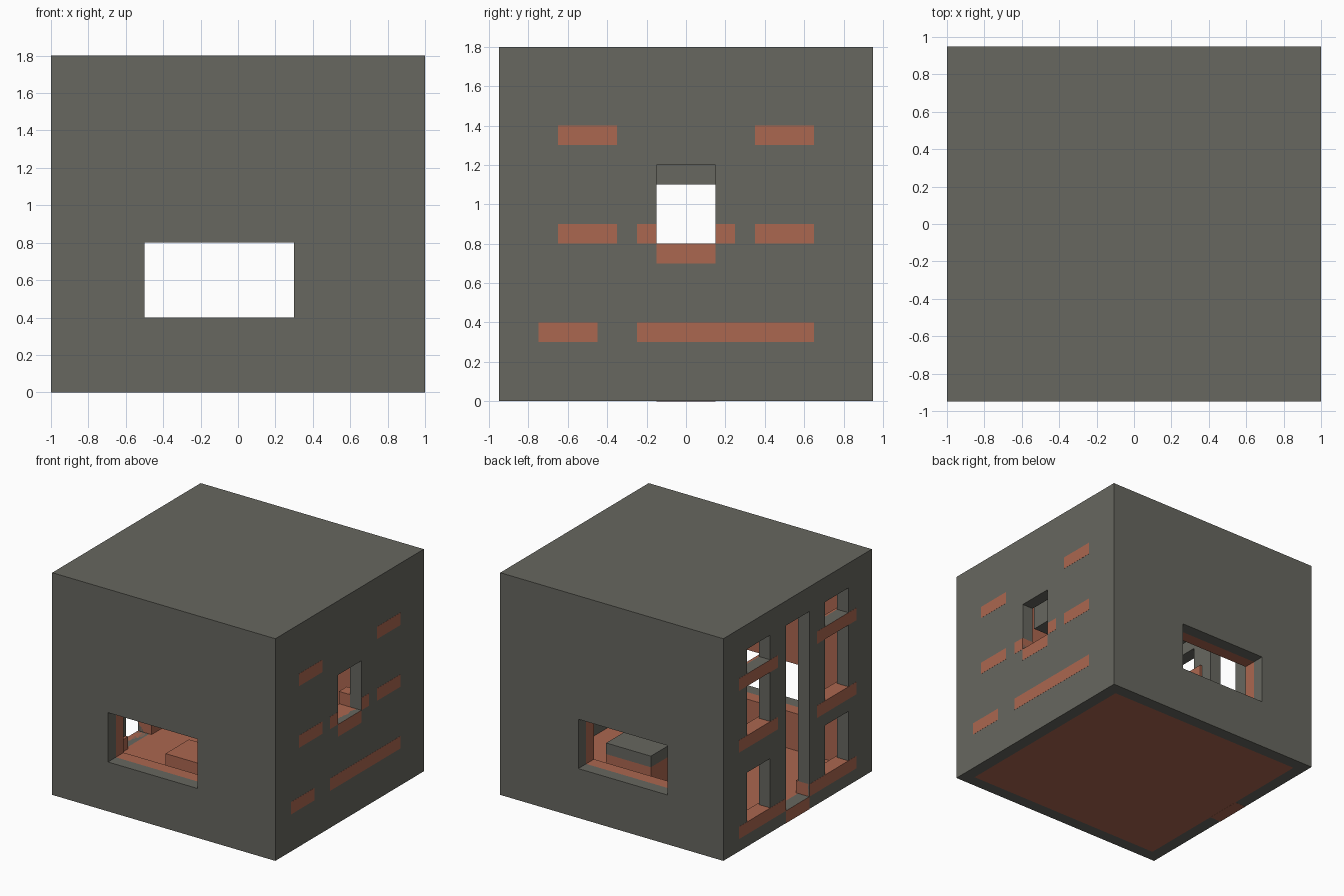
import bpy
import bmesh
from mathutils import Vector

cube = bpy.data.objects.get("Cube")
if cube:
    bpy.data.objects.remove(cube, do_unlink=True)


def material(name, rgb):
    mat = bpy.data.materials.new(name)
    mat.use_nodes = True
    colour = (*rgb, 1)
    mat.diffuse_color = colour
    bsdf = mat.node_tree.nodes["Principled BSDF"]
    bsdf.inputs["Base Color"].default_value = colour
    bsdf.inputs["Roughness"].default_value = 0.9
    return mat


GREY = material("stone grey", (0.135, 0.135, 0.115))
CLAY = material("clay orange", (0.41, 0.135, 0.08))


def box(name, mat, x, y, z):
    """Box from (min, max) ranges on each axis."""
    bm = bmesh.new()
    bmesh.ops.create_cube(bm, size=1)
    lo, hi = Vector((x[0], y[0], z[0])), Vector((x[1], y[1], z[1]))
    for v in bm.verts:
        v.co = (lo + hi) / 2 + v.co * (hi - lo)
    mesh = bpy.data.meshes.new(name)
    bm.to_mesh(mesh)
    bm.free()
    mesh.materials.append(mat)
    obj = bpy.data.objects.new(name, mesh)
    bpy.context.collection.objects.link(obj)
    return obj


def cut(obj, x, y, z):
    """Subtract a box and discard the cutter."""
    cutter = box("cutter", obj.data.materials[0], x, y, z)
    cutter.hide_render = True
    mod = obj.modifiers.new("cut", "BOOLEAN")
    mod.operation = "DIFFERENCE"
    mod.solver = "EXACT"
    mod.object = cutter
    graph = bpy.context.evaluated_depsgraph_get()
    graph.update()
    mesh = bpy.data.meshes.new_from_object(obj.evaluated_get(graph))
    obj.modifiers.clear()
    obj.data = mesh
    bpy.data.objects.remove(cutter, do_unlink=True)


WINDOW_X, WINDOW_Z = (-0.5, 0.3), (0.4, 0.8)
MIDDLE = (-0.15, 0.15)
LEFT_WALL, RIGHT_WALL = (0.85, 1.1), (-1.1, -0.85)

# Hollow outer shell, open underneath for the floor
shell = box("outer_shell", GREY, (-1, 1), (-0.95, 0.95), (0, 1.8))
cut(shell, (-0.9, 0.9), (-0.85, 0.85), (-0.1, 1.7))
cut(shell, WINDOW_X, (-1.1, 1.1), WINDOW_Z)
cut(shell, LEFT_WALL, MIDDLE, (0.8, 1.2))

# Tall doorway and the side slots, split by sills
cut(shell, RIGHT_WALL, MIDDLE, (0.1, 1.6))
for y, sill in (((0.35, 0.65), 0.9), ((-0.65, -0.35), 0.8)):
    for z in ((0.2, 0.6), (sill, 1.3), (1.4, 1.6)):
        cut(shell, RIGHT_WALL, y, z)

# Floor with its threshold in the doorway
box("floor", CLAY, (-0.9, 0.9), (-0.85, 0.85), (0, 0.1))
box("threshold", CLAY, (-1.001, -0.9), MIDDLE, (-0.001, 0.1))

# Inner linings of the front and back walls
for name, y in (("front_lining", (-0.85, -0.75)), ("back_lining", (0.75, 0.85))):
    lining = box(name, CLAY, (-0.9, 0.9), y, (0.1, 1.7))
    cut(lining, WINDOW_X, (-1.1, 1.1), WINDOW_Z)

# Ledges set flush through the slotted wall
for name, y, z in (
    ("back_low_sill", (0.15, 0.75), 0.1),
    ("front_low_sill", (-0.75, -0.15), 0.1),
    ("back_middle_sill", (0.25, 0.75), 0.8),
    ("front_middle_sill", (-0.75, -0.25), 0.7),
    ("back_high_sill", (0.25, 0.75), 1.3),
    ("front_high_sill", (-0.75, -0.25), 1.3),
):
    box(name, CLAY, (-1.001, -0.88), y, (z, z + 0.1))

# Ledges set flush through the opposite wall
for i, (y, z) in enumerate((
    ((-0.75, -0.45), 0.3), ((-0.25, 0.65), 0.3),
    ((-0.65, -0.35), 0.8), ((0.35, 0.65), 0.8),
    ((-0.25, -0.15), 0.8), ((0.15, 0.25), 0.8),
    ((-0.65, -0.35), 1.3), ((0.35, 0.65), 1.3),
    (MIDDLE, 0.7),
)):
    box(f"wall_ledge_{i + 1}", CLAY, (0.8, 1.001), y, (z, z + 0.1))

# Inner blocks and the hanging lintel
box("clay_block", CLAY, (-0.3, 0), (-0.5, -0.2), (0.1, 0.35))
box("block_base", CLAY, (0, 0.4), (0.1, 0.45), (0.1, 0.3))
box("block_cap", GREY, (0, 0.4), (0.1, 0.45), (0.3, 0.39))
box("hanging_lintel", GREY, (0.6, 0.8), (-0.25, 0.25), (1.1, 1.7))
